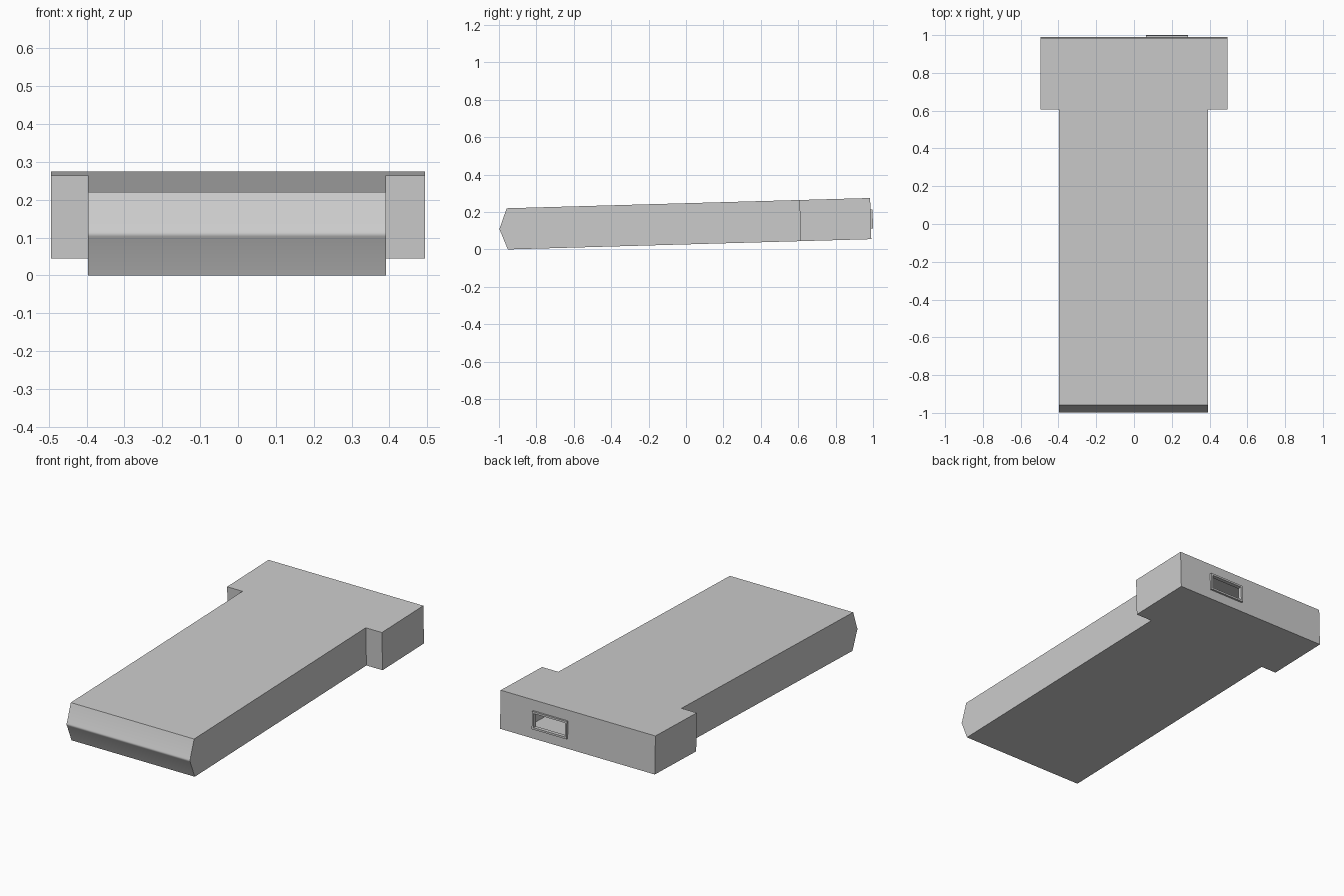
import bpy, bmesh, math
from mathutils import Matrix

old = bpy.data.objects.get("Cube")
if old:
    bpy.data.objects.remove(old, do_unlink=True)

# Single grey finish
grey = bpy.data.materials.new("plain_grey")
grey.use_nodes = True
colour = (0.6, 0.6, 0.6, 1)
grey.diffuse_color = colour
grey.node_tree.nodes["Principled BSDF"].inputs["Base Color"].default_value = colour

# The whole model rests on its front edge, slightly raised at the back
TILT = Matrix.Translation((0, 0, 0.027)) @ Matrix.Rotation(math.radians(1.62), 4, 'X')
HEIGHT, BACK, WALL = 0.22, 0.991, 0.012


def make_object(name, bm):
    bmesh.ops.recalc_face_normals(bm, faces=bm.faces[:])
    mesh = bpy.data.meshes.new(name)
    bm.to_mesh(mesh)
    bm.free()
    mesh.materials.append(grey)
    obj = bpy.data.objects.new(name, mesh)
    bpy.context.collection.objects.link(obj)
    obj.matrix_world = TILT
    return obj


def box(name, low, high):
    bm = bmesh.new()
    bmesh.ops.create_cube(bm, size=1)
    for v in bm.verts:
        v.co = [(a + b) / 2 + c * (b - a) for a, b, c in zip(low, high, v.co)]
    return make_object(name, bm)


def activate(obj):
    bpy.ops.object.select_all(action='DESELECT')
    obj.select_set(True)
    bpy.context.view_layer.objects.active = obj


def cut(obj, cutter):
    mod = obj.modifiers.new("cut", 'BOOLEAN')
    mod.operation, mod.solver, mod.object = 'DIFFERENCE', 'EXACT', cutter
    activate(obj)
    bpy.ops.object.modifier_apply(modifier=mod.name)


# Body: T-shaped outline lofted upwards, with a pointed, softly rounded nose
nose = [(0, -0.953), (0.1, -0.991), (0.105, -0.994), (0.11, -0.995),
        (0.115, -0.994), (0.12, -0.991), (HEIGHT, -0.953)]
bm = bmesh.new()
rings = []
for z, tip in nose:
    outline = [(-0.396, tip), (0.391, tip), (0.391, 0.613), (0.494, 0.613),
               (0.494, BACK), (-0.494, BACK), (-0.494, 0.613), (-0.396, 0.613)]
    rings.append([bm.verts.new((x, y, z)) for x, y in outline])
for a, b in zip(rings, rings[1:]):
    for i in range(len(a)):
        j = (i + 1) % len(a)
        bm.faces.new((a[i], a[j], b[j], b[i]))
bm.faces.new(rings[0])
bm.faces.new(rings[-1])
bmesh.ops.recalc_face_normals(bm, faces=bm.faces[:])
bmesh.ops.dissolve_limit(bm, angle_limit=0.01, verts=bm.verts[:], edges=bm.edges[:])
body = make_object("body", bm)

# Raised socket rim on the back
rim = box("socket_rim", (0.063, BACK - WALL, 0.057), (0.285, 1.002, 0.159))

# Hollow interior and the socket opening leading into it
cavity = box("cavity_cutter", (-0.38, -0.9, WALL), (0.38, BACK - WALL, HEIGHT - WALL))
opening = box("opening_cutter", (0.074, 0.9, 0.068), (0.274, 1.1, 0.148))
bpy.context.view_layer.update()
cut(body, cavity)
cut(body, opening)
cut(rim, opening)
for cutter in (cavity, opening):
    bpy.data.objects.remove(cutter, do_unlink=True)

for obj in (body, rim):
    activate(obj)
    bpy.ops.object.shade_smooth_by_angle(angle=math.radians(25))
